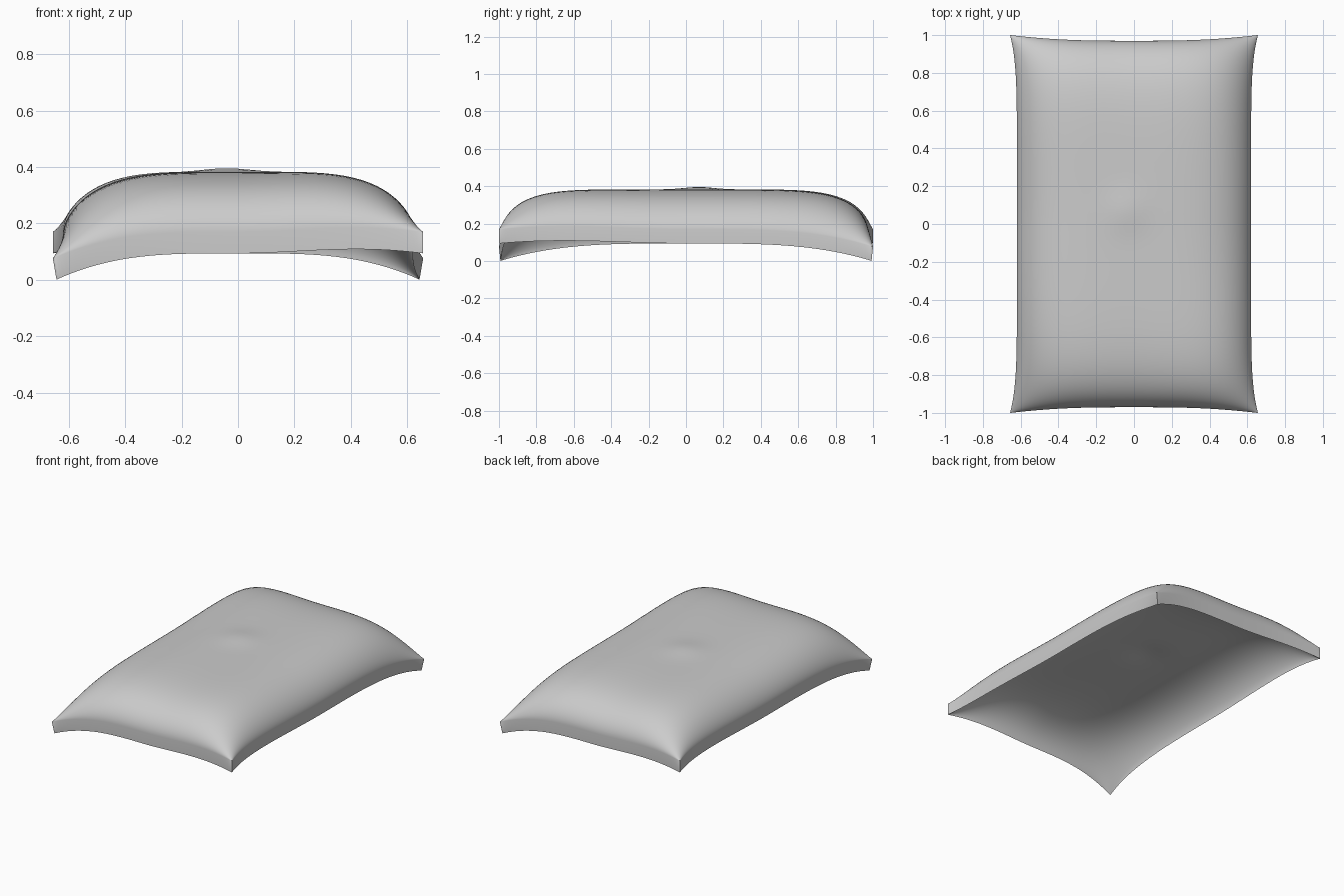
import bpy, bmesh, math

if "Cube" in bpy.data.objects:
    bpy.data.objects.remove(bpy.data.objects["Cube"])


def shape(u, v):
    """Map a point of the unit square (-1..1) to the puffed sheet's upper surface."""
    # pinched outline, corners pulled outwards
    x = u * (0.62 + 0.036 * abs(v) ** 8 * u ** 4)
    y = v * (0.97 + 0.03 * abs(u) ** 3 * v ** 4)
    # rim height: two opposite corners droop, the other two curl up slightly
    z = 0.17
    if u * v > 0:
        z -= 0.093 * abs(u * v) ** 3.5
    else:
        t = abs(u * v)
        z += 0.1 * t * t * (1 - t)
    # domed, flat-topped middle
    fx = max(0.0, 1 - abs(u) ** 4) ** 0.64
    fy = max(0.0, 1 - abs(v) ** 6) ** 0.55
    z += 0.213 * fx * fy
    # small central lump
    z += 0.013 * math.exp(-((x + 0.04) ** 2 + (y - 0.07) ** 2) / 0.012)
    return x, y, z


# upper sheet: grid with rows crowded towards the edges
bm = bmesh.new()
bmesh.ops.create_grid(bm, x_segments=48, y_segments=64, size=1.0)
for vert in bm.verts:
    u = math.sin(vert.co.x * math.pi / 2)
    v = math.sin(vert.co.y * math.pi / 2)
    vert.co = shape(u, v)

# underside and rim: extrude downwards, tucking the drooping corners in a little
ext = bmesh.ops.extrude_face_region(bm, geom=bm.faces[:], use_keep_orig=True)
for vert in [g for g in ext["geom"] if isinstance(g, bmesh.types.BMVert)]:
    x, y, z = vert.co
    tuck = max(0.0, x * y / 0.656) ** 4
    vert.co = (x * (1 - 0.02 * tuck), y * (1 - 0.008 * tuck), z - 0.076)
bmesh.ops.recalc_face_normals(bm, faces=bm.faces[:])

mesh = bpy.data.meshes.new("cushion_shell")
bm.to_mesh(mesh)
bm.free()
shell = bpy.data.objects.new("cushion_shell", mesh)
bpy.context.collection.objects.link(shell)

# smooth surfaces, sharp rim
bpy.context.view_layer.objects.active = shell
shell.select_set(True)
bpy.ops.object.shade_smooth_by_angle(angle=math.radians(40))
